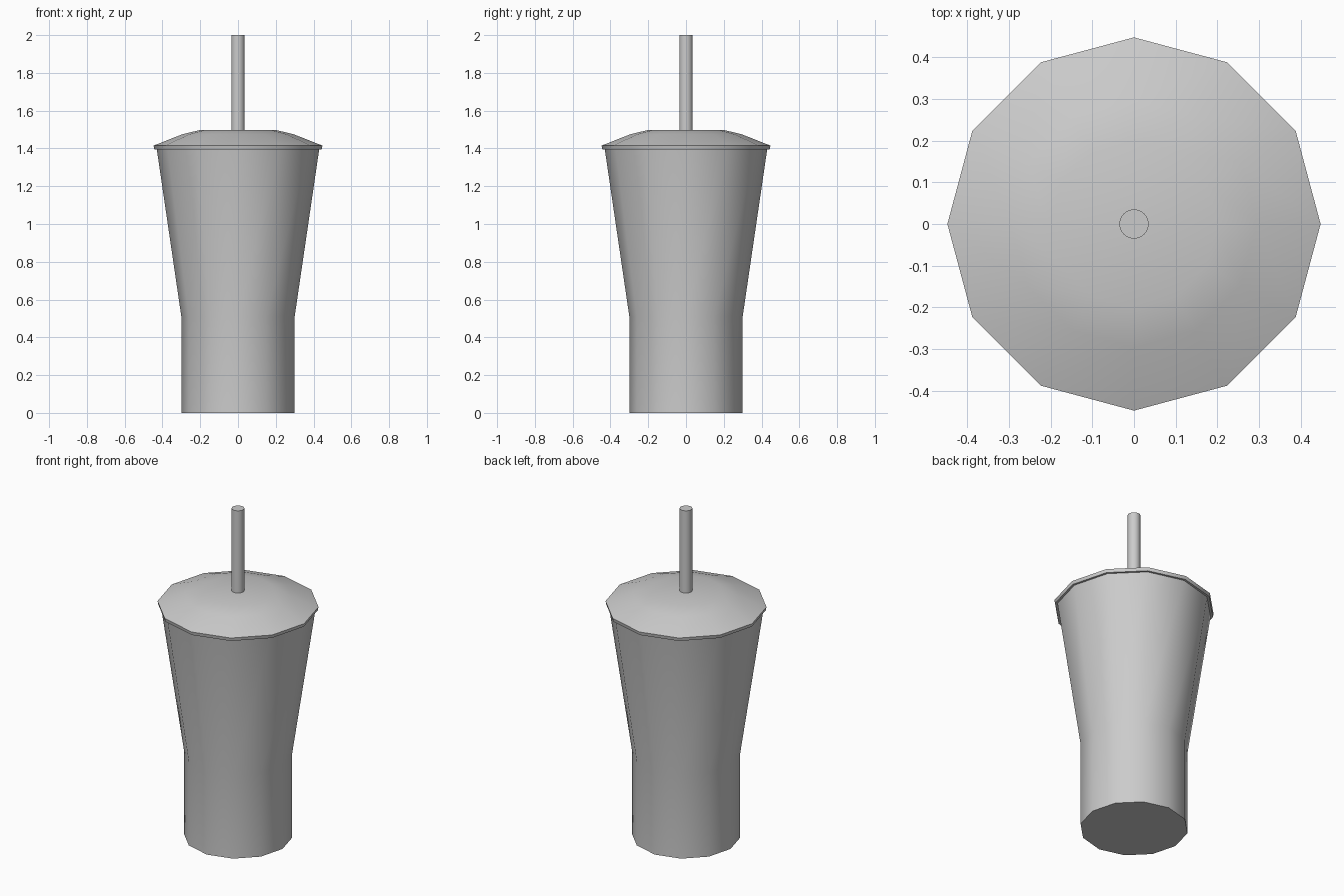
import bpy, bmesh, math

if "Cube" in bpy.data.objects:
    bpy.data.objects.remove(bpy.data.objects["Cube"])


def lathe(name, profile, sides, cap_bottom=False, cap_top=False):
    """Spin a (radius, height) profile around z, with corners on the axes."""
    bm = bmesh.new()
    rings = []
    for r, z in profile:
        rings.append([bm.verts.new((r * math.cos(math.tau * i / sides),
                                    r * math.sin(math.tau * i / sides), z))
                      for i in range(sides)])
    for a, b in zip(rings, rings[1:]):
        for i in range(sides):
            j = (i + 1) % sides
            bm.faces.new((a[i], a[j], b[j], b[i]))
    if cap_bottom:
        bm.faces.new(rings[0][::-1])
    if cap_top:
        bm.faces.new(rings[-1])
    mesh = bpy.data.meshes.new(name)
    bm.to_mesh(mesh)
    bm.free()
    obj = bpy.data.objects.new(name, mesh)
    bpy.context.collection.objects.link(obj)
    bpy.ops.object.select_all(action='DESELECT')
    obj.select_set(True)
    bpy.context.view_layer.objects.active = obj
    bpy.ops.object.shade_smooth_by_angle(angle=math.radians(40))
    return obj


# Tumbler body: straight base flaring to a wide mouth
lathe("cup_body", [(0.30, 0), (0.30, 0.51), (0.432, 1.41)], 12, cap_bottom=True)

# Domed lid with a thin overhanging rim
lathe("lid", [(0.428, 1.395), (0.443, 1.395), (0.447, 1.415),
              (0.295, 1.475), (0.20, 1.498)], 12, cap_top=True)

# Straw
lathe("straw", [(0.035, 1.46), (0.035, 2.0)], 32, cap_bottom=True, cap_top=True)
